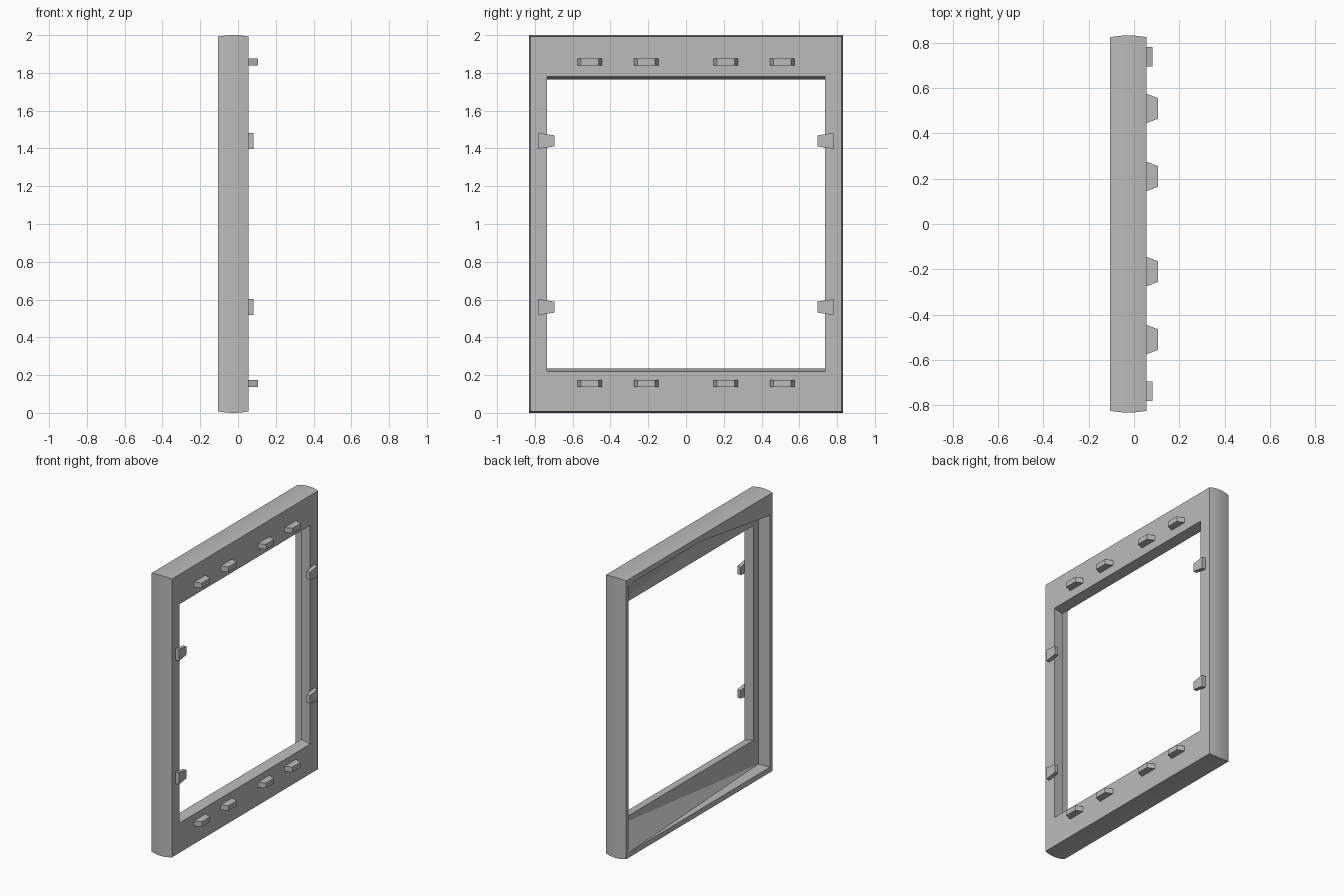
import bpy
import bmesh
from mathutils import Vector

cube = bpy.data.objects.get("Cube")
if cube:
    bpy.data.objects.remove(cube, do_unlink=True)

grey = bpy.data.materials.new("plain grey")
grey.use_nodes = True
colour = (0.5, 0.5, 0.5, 1)
grey.diffuse_color = colour
grey.node_tree.nodes["Principled BSDF"].inputs["Base Color"].default_value = colour

FRONT, STEP, BACK = 0.055, -0.015, -0.105


def finish(bm, name):
    bmesh.ops.recalc_face_normals(bm, faces=bm.faces)
    mesh = bpy.data.meshes.new(name)
    bm.to_mesh(mesh)
    bm.free()
    mesh.materials.append(grey)
    obj = bpy.data.objects.new(name, mesh)
    bpy.context.collection.objects.link(obj)
    return obj


def hull(name, points):
    bm = bmesh.new()
    verts = [bm.verts.new(p) for p in points]
    bmesh.ops.convex_hull(bm, input=verts)
    return finish(bm, name)


# Frame: rectangular rings swept around a closed section (x, half width, half height)
section = []
steps = 8
for i in range(steps + 1):
    t = i / steps
    bulge = 0.008 * (1 - (2 * t - 1) ** 2)
    section.append((BACK + t * (FRONT - BACK), 0.824 + bulge, 0.992 + bulge))
section += [(FRONT, 0.735, 0.78), (STEP, 0.738, 0.765),
            (STEP, 0.795, 0.955), (BACK, 0.795, 0.955)]

bm = bmesh.new()
rings = [[bm.verts.new((x, sy * w, 1 + sz * h))
          for sy, sz in ((-1, -1), (1, -1), (1, 1), (-1, 1))]
         for x, w, h in section]
for a, b in zip(rings, rings[1:] + rings[:1]):
    for k in range(4):
        n = (k + 1) % 4
        bm.faces.new((a[k], a[n], b[n], b[k]))
frame = finish(bm, "frame")

# Sloping fillets inside the rear recess
for name, s in (("lower_fillet", -1), ("upper_fillet", 1)):
    edge = 1 + s * 0.955
    hull(name, [(BACK, 0.795, edge), (STEP, 0.795, edge),
                (STEP, -0.795, edge), (STEP, 0.795, 1 + s * 0.79)])
hull("upper_corner_fillet", [(BACK, 0, 1.955), (BACK, -0.795, 1.955),
                             (BACK, -0.795, 1.84), (STEP, -0.795, 1.955)])

# Tapered pegs along the top and bottom rails
for rail, z in (("top", 1.857), ("bottom", 0.155)):
    for i, y in enumerate((-0.51, -0.21, 0.21, 0.51)):
        hull(f"{rail}_peg_{i + 1}",
             [(x, y + sy * half, z + sz * 0.018)
              for x, half in ((FRONT, 0.065), (0.105, 0.046))
              for sy in (-1, 1) for sz in (-1, 1)])

# Wedge clips overhanging the opening on the side rails
for side, s in (("right", -1), ("left", 1)):
    for level, z in (("lower", 0.56), ("upper", 1.44)):
        hull(f"{side}_{level}_clip",
             [(x, s * y, z + sz * half)
              for x in (FRONT, 0.082)
              for y, half in ((0.782, 0.042), (0.695, 0.029))
              for sz in (-1, 1)])
